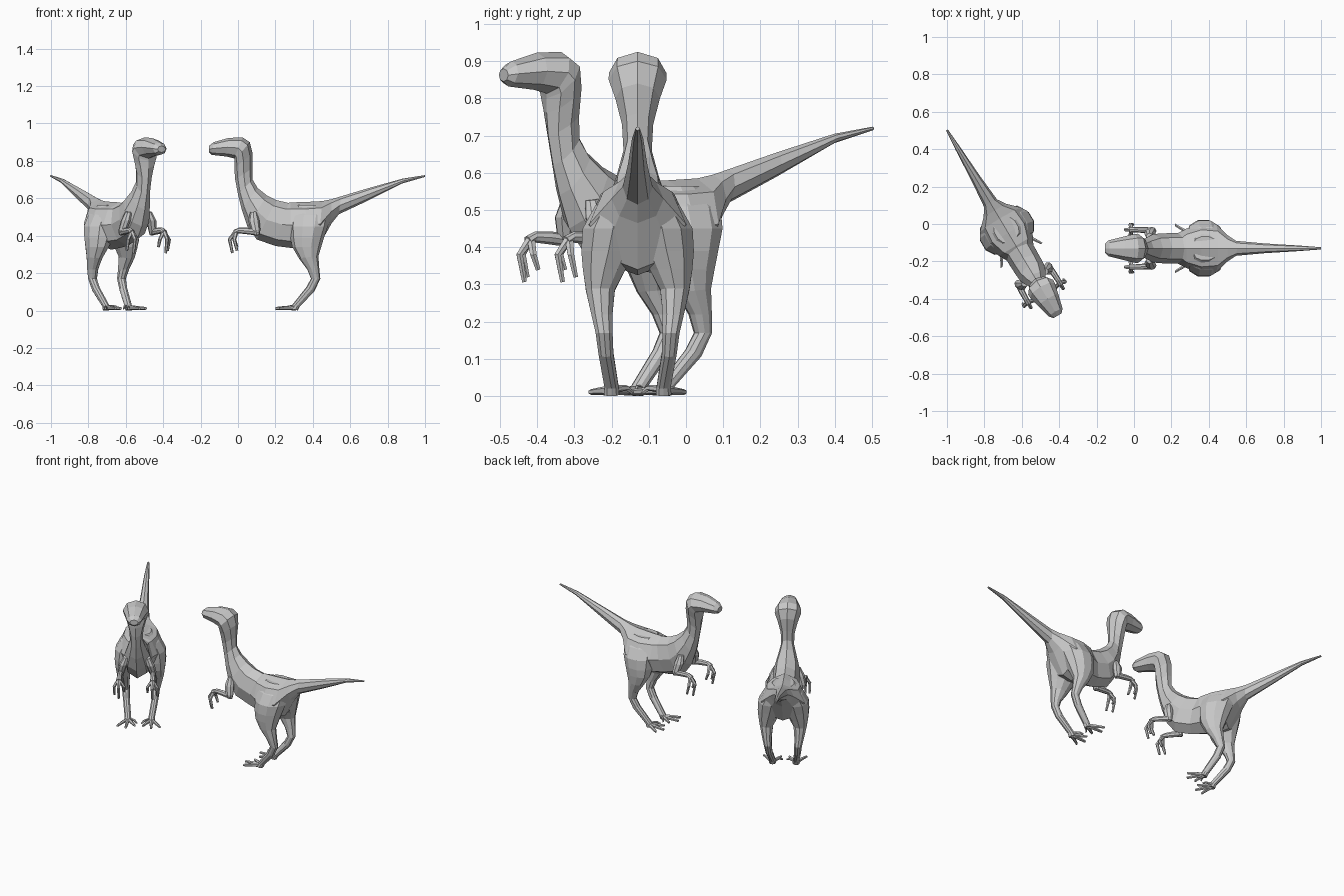
import bpy, bmesh, math
from mathutils import Matrix, Vector

cube = bpy.data.objects.get("Cube")
if cube:
    bpy.data.objects.remove(cube)

grey = bpy.data.materials.new("plain grey")
grey.use_nodes = True
colour = (0.58, 0.58, 0.58, 1)
grey.diffuse_color = colour
grey.node_tree.nodes["Principled BSDF"].inputs["Base Color"].default_value = colour

# Each animal faces -x in its own frame; this places the pair
placements = {
    "right": Matrix.Translation((-0.488, -0.357, 0)) @ Matrix.Rotation(math.radians(120.8), 4, "Z"),
    "left": Matrix.Translation((0, -0.13, 0)),
}


def loft(name, stations, sides=8, mirrored=True):
    """Skin rings given in hundredths: edge x, z, opposite edge x, z, centre y, half width."""
    bm = bmesh.new()
    rings = []
    for ax, az, bx, bz, y, half in stations:
        a, b = Vector((ax, y, az)), Vector((bx, y, bz))
        middle, arm = (a + b) / 2, (a - b) / 2
        ring = []
        for i in range(sides):
            t = math.tau * i / sides
            point = middle + arm * math.cos(t) + Vector((0, half, 0)) * math.sin(t)
            ring.append(bm.verts.new(point / 100))
        rings.append(ring)
    for lower, upper in zip(rings, rings[1:]):
        for i in range(sides):
            j = (i + 1) % sides
            bm.faces.new((lower[i], lower[j], upper[j], upper[i]))
    bm.faces.new(rings[0])
    bm.faces.new(rings[-1])
    bmesh.ops.recalc_face_normals(bm, faces=bm.faces)
    mesh = bpy.data.meshes.new(name)
    bm.to_mesh(mesh)
    bm.free()
    mesh.materials.append(grey)
    for label, matrix in placements.items():
        obj = bpy.data.objects.new(f"{label}_raptor_{name}", mesh)
        bpy.context.collection.objects.link(obj)
        obj.matrix_world = matrix
        if mirrored:
            mod = obj.modifiers.new("other side", "MIRROR")
            mod.use_axis = (False, True, False)
            mod.use_mirror_merge = False


def digit(name, path, radius):
    """Thin tapering toe or finger along x, y, z points, ending in a blunt claw."""
    stations = []
    for i, (x, y, z) in enumerate(path):
        before, after = path[max(i - 1, 0)], path[min(i + 1, len(path) - 1)]
        run = Vector((after[0] - before[0], after[2] - before[2])).normalized()
        r = radius * (1 - 0.45 * i / (len(path) - 1))
        stations.append((x - run.y * r, z + run.x * r, x + run.y * r, z - run.x * r, y, r))
    loft(name, stations, sides=6)


# Head, neck, torso and tail as one skin: top edge, bottom edge
loft("body", [
    (-15.5, 88, -15.5, 84.5, 0, 2.5),
    (-13, 90, -14, 83.2, 0, 4.3),
    (-5, 92.3, -6, 82.3, 0, 6.3),
    (2.5, 92.5, -2, 81.3, 0, 7.7),
    (6.3, 90, -2, 80, 0, 7.8),
    (7.8, 84, -2, 76, 0, 6),
    (7.7, 76, -1.5, 70, 0, 4.2),
    (7.8, 70, 0, 62, 0, 3.8),
    (10.5, 65.5, 2, 54, 0, 5.5),
    (15.5, 61.5, 5, 45, 0, 7.6),
    (20.5, 59, 10, 38, 0, 8),
    (27, 57.5, 20, 34.5, 0, 8.2),
    (28, 57.8, 28, 33.5, 0, 10.5),
    (36, 58, 37, 32.5, 0, 14),
    (45, 58.5, 43, 34, 0, 13),
    (50, 59.5, 50, 46.5, 0, 7),
    (55, 61, 54, 51.5, 0, 4),
    (70, 65.5, 70, 59, 0, 2.6),
    (88, 70.5, 88, 68, 0, 1.5),
    (100, 72.4, 100, 71.4, 0, 0.6),
], mirrored=False)

# Haunch flowing into thigh, shin and hock: front edge, back edge
loft("leg", [
    (32, 56.5, 44, 56.5, 3, 3.5),
    (28, 51, 49, 51, 5, 6.8),
    (27.5, 45, 48, 45, 6.6, 8.6),
    (28, 39, 46, 39, 7.8, 7.7),
    (29, 34, 44.5, 34, 9, 6),
    (32.5, 28, 43, 29, 10, 4.1),
    (37, 22, 43.5, 22, 9.6, 3),
    (39, 17, 44, 17, 9, 2.4),
    (36.5, 12.5, 41, 10.5, 8.5, 2.1),
    (29, 3, 33, 2, 7, 2),
    (28, 1, 32, 0, 7, 2.2),
], sides=10)

# Feet: three splayed toes and a small inner one
for name, tip, y in (("inner", 23, 2.5), ("middle", 20, 7.5), ("outer", 22, 12.5)):
    digit(name + "_toe", [(31, 7, 1.4), ((tip + 31) / 2, (y + 7) / 2, 1.4), (tip, y, 1.1)], 1.4)
digit("small_toe", [(31, 6, 2), (28, 3, 2.2), (26.5, 1.5, 1)], 1)

# Folded arm: shoulder to elbow, then forearm to wrist
loft("upper_arm", [
    (6.5, 52.5, 10, 53, 6.3, 1.8),
    (5.5, 48, 11.5, 48, 8, 2.5),
    (7, 43, 12, 43, 9.3, 2.2),
    (8.5, 40.5, 11.5, 40.5, 9.5, 1.5),
])
loft("forearm", [
    (11, 43.5, 11, 40, 9.5, 1.6),
    (5, 44.3, 4.5, 40.8, 9.8, 1.6),
    (0.5, 44.3, 0, 41.3, 10, 1.4),
    (-2.5, 43, -1.3, 40.3, 10, 1.7),
])

# Hanging clawed fingers
for name, x, y, z in (("inner", -1, 7, 34), ("middle", -3.5, 10, 30.7), ("outer", -1, 12.7, 32)):
    digit(name + "_finger", [(-1, 10, 42.3), (x - 1, y, 38), (x + 0.5, y, z)], 1.3)
